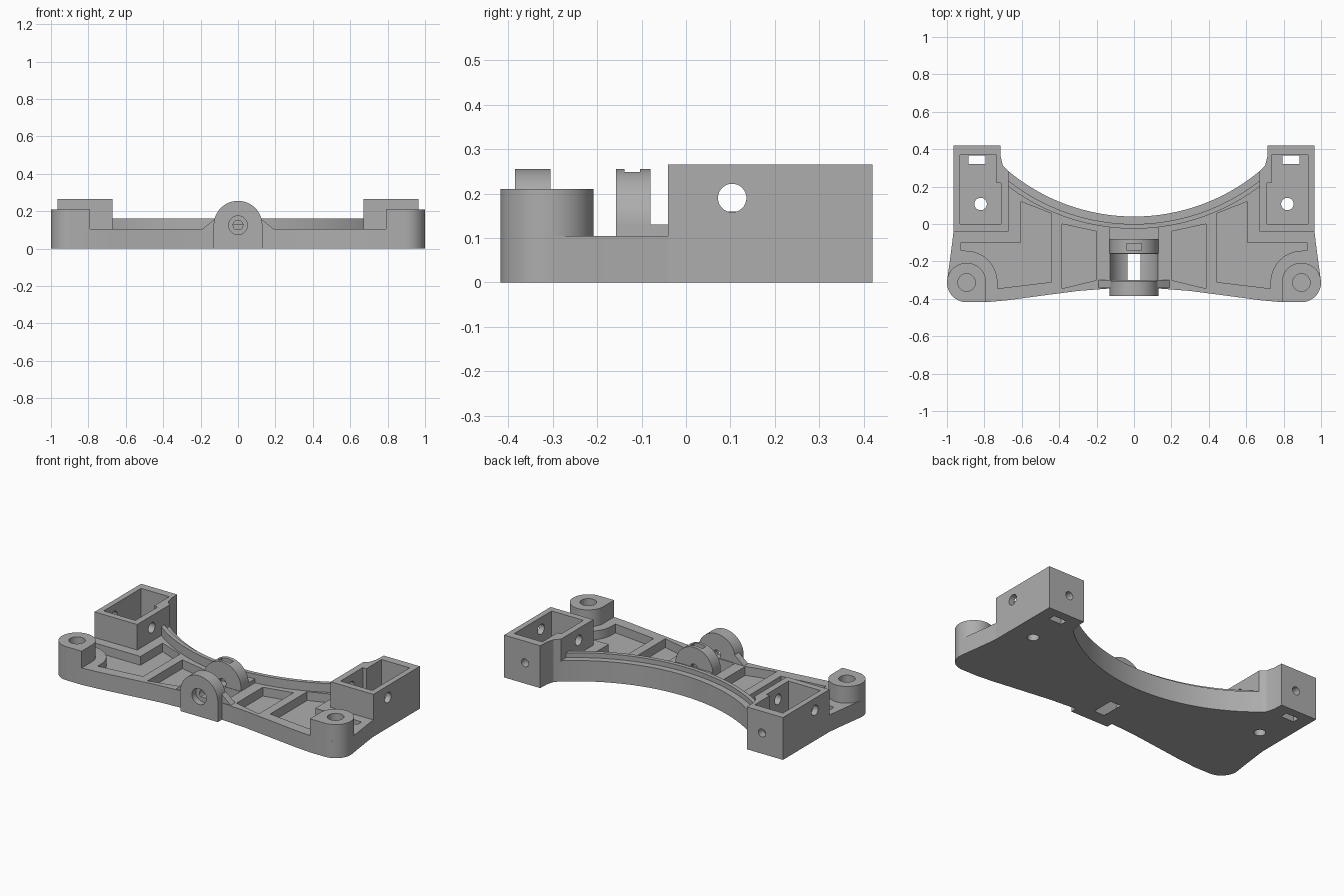
import bpy, bmesh
from math import sin, cos, asin, pi, radians

old = bpy.data.objects.get("Cube")
if old:
    bpy.data.objects.remove(old, do_unlink=True)

GREY = (0.42, 0.42, 0.42, 1)
mat = bpy.data.materials.new("plain grey")
mat.use_nodes = True
mat.diffuse_color = GREY
mat.node_tree.nodes["Principled BSDF"].inputs["Base Color"].default_value = GREY
parts = []


def arc(cx, cy, r, a0, a1, n=32):
    """Points along an arc, angles in degrees."""
    angles = [radians(a0 + (a1 - a0) * i / n) for i in range(n + 1)]
    return [(cx + r * cos(a), cy + r * sin(a)) for a in angles]


def circle(cx, cy, r, n=48):
    return arc(cx, cy, r, 0, 360, n)[:-1]


def rect(x0, x1, y0, y1):
    return [(x0, y0), (x1, y0), (x1, y1), (x0, y1)]


def prism(name, pts, lo, hi, axis="z", side=1, cutter=False):
    """Extrude a closed outline along an axis; side=-1 mirrors it across x."""
    place = {"z": lambda a, b, t: (side * a, b, t),
             "y": lambda a, b, t: (side * a, t, b),
             "x": lambda a, b, t: (side * t, a, b)}[axis]
    bm = bmesh.new()
    low = [bm.verts.new(place(a, b, lo)) for a, b in pts]
    top = [bm.verts.new(place(a, b, hi)) for a, b in pts]
    bm.faces.new(low)
    bm.faces.new(top)
    for i in range(len(pts)):
        j = (i + 1) % len(pts)
        bm.faces.new((low[i], low[j], top[j], top[i]))
    bmesh.ops.recalc_face_normals(bm, faces=bm.faces)
    mesh = bpy.data.meshes.new(name)
    bm.to_mesh(mesh)
    bm.free()
    mesh.materials.append(mat)
    obj = bpy.data.objects.new(name, mesh)
    bpy.context.collection.objects.link(obj)
    if cutter:
        obj.hide_render = True
    else:
        parts.append(obj)
    return obj


def cut(obj, pts, lo, hi, axis="z", side=1):
    """Subtract an extruded outline from a part."""
    tool = prism("cutter", pts, lo, hi, axis, side, cutter=True)
    mod = obj.modifiers.new("cut", "BOOLEAN")
    mod.operation = "DIFFERENCE"
    mod.solver = "EXACT"
    mod.object = tool
    deps = bpy.context.evaluated_depsgraph_get()
    mesh = bpy.data.meshes.new_from_object(obj.evaluated_get(deps))
    obj.modifiers.clear()
    obj.data = mesh
    bpy.data.objects.remove(tool, do_unlink=True)


# Shared dimensions
ARC_Y, ARC_R = 1.09, 1.05           # concave back edge
DECK, FLOOR = 0.105, 0.05           # base top, pocket floor
BOSS_X, BOSS_Y, BOSS_R = 0.895, -0.313, 0.105
AXLE_Z, AXLE_R = 0.125, 0.13


def back_arc(r, half_width=0.69):
    """Back curve from right to left at a given radius."""
    a = asin(half_width / r) * 180 / pi
    return arc(0, ARC_Y, r, -90 + a, -90 - a, 64)


# Base plate
half = [(0.13, -0.345), (0.3, -0.358), (0.5, -0.384), (0.68, -0.408), (0.79, -0.418)]
half += arc(BOSS_X, BOSS_Y, BOSS_R, -90, 5, 24)
half += [(0.985, -0.2), (0.972, -0.1), (0.965, -0.04), (0.95, -0.025),
         (0.69, -0.025)]
outline = half + back_arc(ARC_R + 0.04) + [(-x, y) for x, y in reversed(half)]
base = prism("base_plate", outline, 0, DECK)

inner_pocket = [(0.2, -0.3), (0.385, -0.345), (0.385, 0.0), (0.2, -0.04)]
outer_pocket = [(0.44, -0.31), (0.73, -0.345)]
outer_pocket += arc(BOSS_X + 0.005, BOSS_Y, 0.17, 180, 90, 20)
outer_pocket += [(0.925, -0.143), (0.925, -0.1), (0.605, -0.1), (0.605, 0.12), (0.44, 0.055)]
for s in (1, -1):
    cut(base, inner_pocket, FLOOR, 0.2, side=s)
    cut(base, outer_pocket, FLOOR, 0.2, side=s)
    cut(base, circle(BOSS_X, BOSS_Y, 0.047), 0.06, 0.3, side=s)
cut(base, circle(0, AXLE_Z, AXLE_R, 96), -0.3, -0.16, "y")

# Curved rim with a raised lip
prism("rim_ledge", back_arc(ARC_R) + back_arc(ARC_R + 0.04)[::-1], 0, 0.13)
prism("rim_lip", back_arc(ARC_R + 0.04) + back_arc(ARC_R + 0.065)[::-1], FLOOR, 0.16)

# Corner sockets and screw bosses
socket_outline = [(0.67, -0.04), (0.965, -0.04), (0.965, 0.42), (0.715, 0.42),
                  (0.713, 0.36), (0.7, 0.31), (0.67, 0.28)]
cavity = [(0.71, 0), (0.93, 0), (0.93, 0.37), (0.735, 0.37), (0.735, 0.22), (0.71, 0.22)]
boss_outline = arc(BOSS_X, BOSS_Y, BOSS_R, -90, 180, 64) + [(0.79, -0.418)]
for s, label in ((1, "left"), (-1, "right")):
    socket = prism(label + "_socket", socket_outline, 0, 0.265, side=s)
    cut(socket, cavity, FLOOR, 0.4, side=s)
    cut(socket, circle(0.82, 0.107, 0.033), -0.1, 0.1, side=s)
    cut(socket, rect(0.795, 0.885, 0.32, 0.365), -0.1, 0.1, side=s)
    cut(socket, circle(0.104, 0.19, 0.032), 0.6, 1.1, "x", side=s)
    cut(socket, circle(0.82, 0.13, 0.025), 0.33, 0.5, "y", side=s)
    boss = prism(label + "_screw_boss", boss_outline, DECK, 0.21, side=s)
    cut(boss, circle(BOSS_X, BOSS_Y, 0.047), 0, 0.3, side=s)

# Axle bracket: two arched cheeks with bores and a nut slot
cheek = [(-AXLE_R, 0), (AXLE_R, 0)] + arc(0, AXLE_Z, AXLE_R, 0, 180, 64)
front = prism("front_axle_cheek", cheek, -0.385, -0.305, "y")
cut(front, circle(0, AXLE_Z, 0.05), -0.5, -0.345, "y")
cut(front, circle(0, AXLE_Z, 0.026), -0.5, -0.2, "y")
rear = prism("rear_axle_cheek", cheek, -0.157, -0.08, "y")
cut(rear, circle(0, AXLE_Z, 0.026), -0.3, 0, "y")
cut(rear, rect(-0.04, 0.04, -0.138, -0.103), 0.085, 0.4)
prism("rear_cheek_bridge", rect(-AXLE_R, AXLE_R, -0.085, -0.015), FLOOR, 0.13)

# Sloped gussets beside the front cheek
for s, label in ((1, "left"), (-1, "right")):
    prism(label + "_gusset", [(0.12, FLOOR), (0.19, FLOOR), (0.19, DECK), (0.12, 0.162)],
          -0.343, -0.3, "y", side=s)

# Smooth curved walls, keep crisp edges
bpy.ops.object.select_all(action="DESELECT")
for obj in parts:
    obj.select_set(True)
bpy.context.view_layer.objects.active = base
bpy.ops.object.shade_smooth_by_angle(angle=radians(30))
